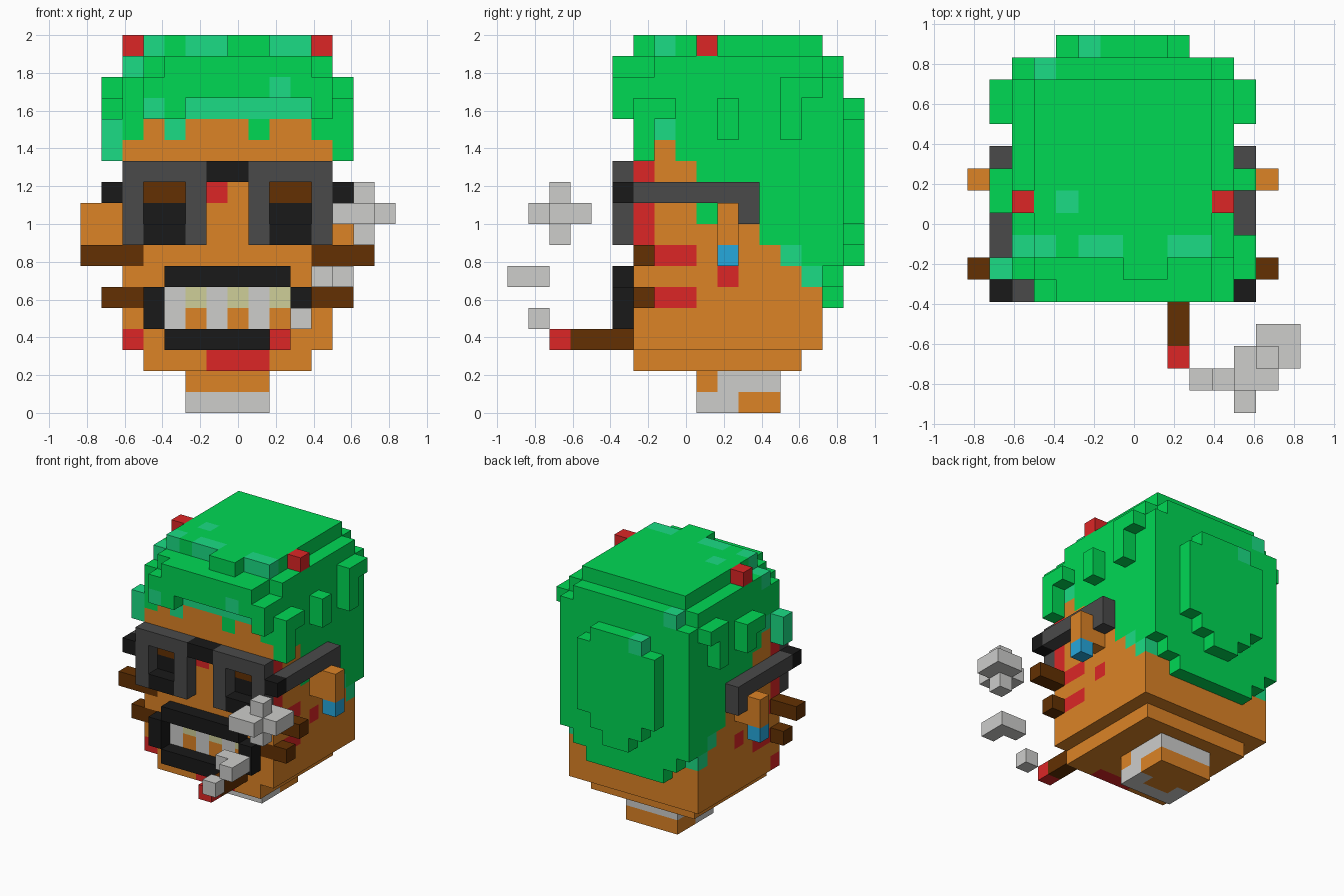
import bpy, bmesh, math
from mathutils import Vector

cube = bpy.data.objects.get("Cube")
if cube:
    bpy.data.objects.remove(cube)

UNIT = 1 / 9
ORIGIN = Vector((-7.5, -8.5, 0))

# palette, written as display values and converted to linear
PALETTE = {
    "G": ("hair green", "00d854"), "T": ("hair teal", "1bdc85"),
    "S": ("skin orange", "dc8326"), "D": ("frame grey", "4a4a4a"),
    "K": ("black", "191919"), "N": ("brown", "633002"),
    "R": ("red", "dc2626"), "W": ("pale grey", "cdcdcb"),
    "Y": ("tooth yellow", "cfcf99"), "B": ("earring blue", "26a8dc"),
}


def linear(pair):
    c = int(pair, 16) / 255
    return c / 12.92 if c < 0.04 else ((c + 0.055) / 1.055) ** 2.4


def make_material(name, code):
    mat = bpy.data.materials.new(name)
    mat.use_nodes = True
    rgba = [linear(code[n:n + 2]) for n in (0, 2, 4)] + [1]
    mat.diffuse_color = rgba
    shader = next(n for n in mat.node_tree.nodes if n.type == "BSDF_PRINCIPLED")
    shader.inputs["Base Color"].default_value = rgba
    return mat


materials = {key: make_material(*spec) for key, spec in PALETTE.items()}
cells = {}


def span(value):
    if isinstance(value, int):
        return (value,)
    return range(value[0], value[-1] + 1)


def block(part, colour, xs, ys, zs):
    for x in span(xs):
        for y in span(ys):
            for z in span(zs):
                cells[x, y, z] = (part, colour)


def both(part, colour, xs, ys, zs):
    """Block on the left and its mirror on the right."""
    block(part, colour, xs, ys, zs)
    block(part, colour, sorted(13 - x for x in span(xs)), ys, zs)


def paint(colour, x, y, z):
    cells[x, y, z] = (cells[x, y, z][0], colour)


# neck with its pale collar
block("neck", "W", (5, 8), (9, 12), (0, 1))
block("neck", "S", (5, 8), 9, 1)
block("neck", "S", (5, 8), (11, 12), 0)
block("neck", "S", (6, 7), 10, 0)

# head and chin
block("head", "S", (3, 10), (6, 13), 2)
block("head", "S", (2, 11), (6, 14), (3, 13))

# hair volume: crown with notched corners, brow, back and raised bun
block("hair", "G", (2, 11), (6, 14), (14, 16))
for x in (2, 11):
    del cells[x, 6, 16]
block("hair", "G", (3, 10), (7, 14), 17)
block("hair", "G", (7, 8), 6, 17)
block("hair", "G", (3, 11), 5, 15)
block("hair", "G", (4, 10), 5, 16)
block("hair", "G", (3, 4), 5, 14)
block("hair", "G", 11, 5, 14)
block("hair", "T", (5, 10), 6, 14)
both("hair", "G", 11, 15, (7, 15))
both("hair", "G", 10, 15, (6, 16))
block("hair", "G", (4, 9), 15, (5, 16))
block("hair", "G", (6, 7), 16, (7, 14))
both("hair", "G", 8, 16, (8, 14))
both("hair", "G", 9, 16, (9, 13))

# face painted by rows from the brow to the chin
FACE = ["GSTSSSGSSG", "SSSSSSSSSS", "RSSSSSSSSR", "RNNSRSSNNR",
        "RKKSSSSKKR", "RSSSSSSSSR", "NSSSSSSSSN", "SSSSSSSSSS",
        "NSWYWYWYSN", "SSWSWSWSSS", "RSSSSSSSSS", ".SSSRRRSS."]
for row, line in enumerate(FACE):
    for column, colour in enumerate(line):
        if colour != ".":
            part = "hair" if colour in "GT" else "head"
            block(part, colour, column + 2, 6, 13 - row)

# hairline and markings on both sides, front to back
SIDE = ["TGGGGGGG", "SGGGGGGG", "SSGGGGGG", "SSGGGGGG", "SSGSSGGG",
        "SSSSSGGG", "RRSSSSTG", "SSSRSSST", "RRSSSSSS"]
for row, line in enumerate(SIDE):
    for column, colour in enumerate(line):
        part = "hair" if colour in "GT" else "head"
        both(part, colour, 11, column + 7, 13 - row)

# raised locks on the sides
both("hair", "G", 12, 13, (13, 15))
both("hair", "G", 12, 14, 15)
both("hair", "G", 12, 10, (13, 14))
block("hair", "G", 12, 6, (12, 14))
block("hair", "G", 12, 7, 14)
block("hair", "T", 1, 6, (12, 13))
block("hair", "G", 1, 9, 14)

# lighter tufts
for x in (3, 5, 6, 9, 10):
    paint("T", x, 7, 17)
for spot in ((2, 7, 16), (3, 5, 14), (9, 5, 15),
             (4, 9, 17), (5, 16, 14), (3, 15, 16)):
    paint("T", *spot)

# hair beads
both("hair_beads", "R", 11, 9, 17)

# glasses: frames, lower lenses, bridge and temples
both("glasses", "D", (8, 11), 5, (8, 11))
for z in (9, 10):
    for x in (3, 4, 9, 10):
        del cells[x, 5, z]
both("glasses", "K", (9, 10), 5, 8)
block("glasses", "K", (6, 7), 5, 11)
both("glasses", "K", 12, 5, 10)
both("glasses", "D", 12, (6, 11), 10)
both("glasses", "D", 12, 11, 9)

# ears with earrings
both("ears", "S", (12, 13), 10, (8, 9))
both("earrings", "B", 13, 10, 7)

# whiskers
both("whiskers", "N", (12, 13), 6, 7)
both("whiskers", "N", 12, 6, 5)

# lips around the teeth
block("lips", "K", (4, 9), 5, 6)
both("lips", "K", 10, 5, (4, 5))
block("lips", "K", (4, 8), 5, 3)

# rolled stick with a glowing tip
block("stick", "N", 9, (3, 5), 3)
block("stick", "R", 9, 2, 3)

# smoke puffs
block("smoke", "W", 10, 1, 4)
block("smoke", "W", (11, 12), 1, 6)
block("smoke", "W", 12, 0, 6)
block("smoke", "W", (12, 13), (1, 2), 9)
block("smoke", "W", (13, 14), (2, 3), 9)
block("smoke", "W", 13, 2, (8, 10))


def build(part):
    """Make one object from the exposed sides of a part's blocks."""
    mine = {c: v[1] for c, v in cells.items() if v[0] == part}
    colours = sorted(set(mine.values()))
    bm = bmesh.new()
    corners = {}

    def corner(point):
        key = tuple(round(v) for v in point)
        if key not in corners:
            corners[key] = bm.verts.new((Vector(key) + ORIGIN) * UNIT)
        return corners[key]

    for cell, colour in mine.items():
        middle = Vector(cell) + Vector((0.5, 0.5, 0.5))
        for axis in range(3):
            for sign in (-1, 1):
                out = Vector((0, 0, 0))
                out[axis] = sign
                beside = tuple(int(c + o) for c, o in zip(cell, out))
                if beside in cells:
                    continue
                u = Vector((0, 0, 0))
                u[(axis + 1) % 3] = 1
                v = out.cross(u)
                quad = [middle + (out + a * u + b * v) / 2
                        for a, b in ((-1, -1), (1, -1), (1, 1), (-1, 1))]
                face = bm.faces.new([corner(p) for p in quad])
                face.material_index = colours.index(colour)
    bmesh.ops.dissolve_limit(bm, angle_limit=math.radians(1), verts=bm.verts,
                             edges=bm.edges, delimit={"MATERIAL"})
    mesh = bpy.data.meshes.new(part)
    bm.to_mesh(mesh)
    bm.free()
    for colour in colours:
        mesh.materials.append(materials[colour])
    bpy.context.collection.objects.link(bpy.data.objects.new(part, mesh))


for name in sorted({v[0] for v in cells.values()}):
    build(name)
